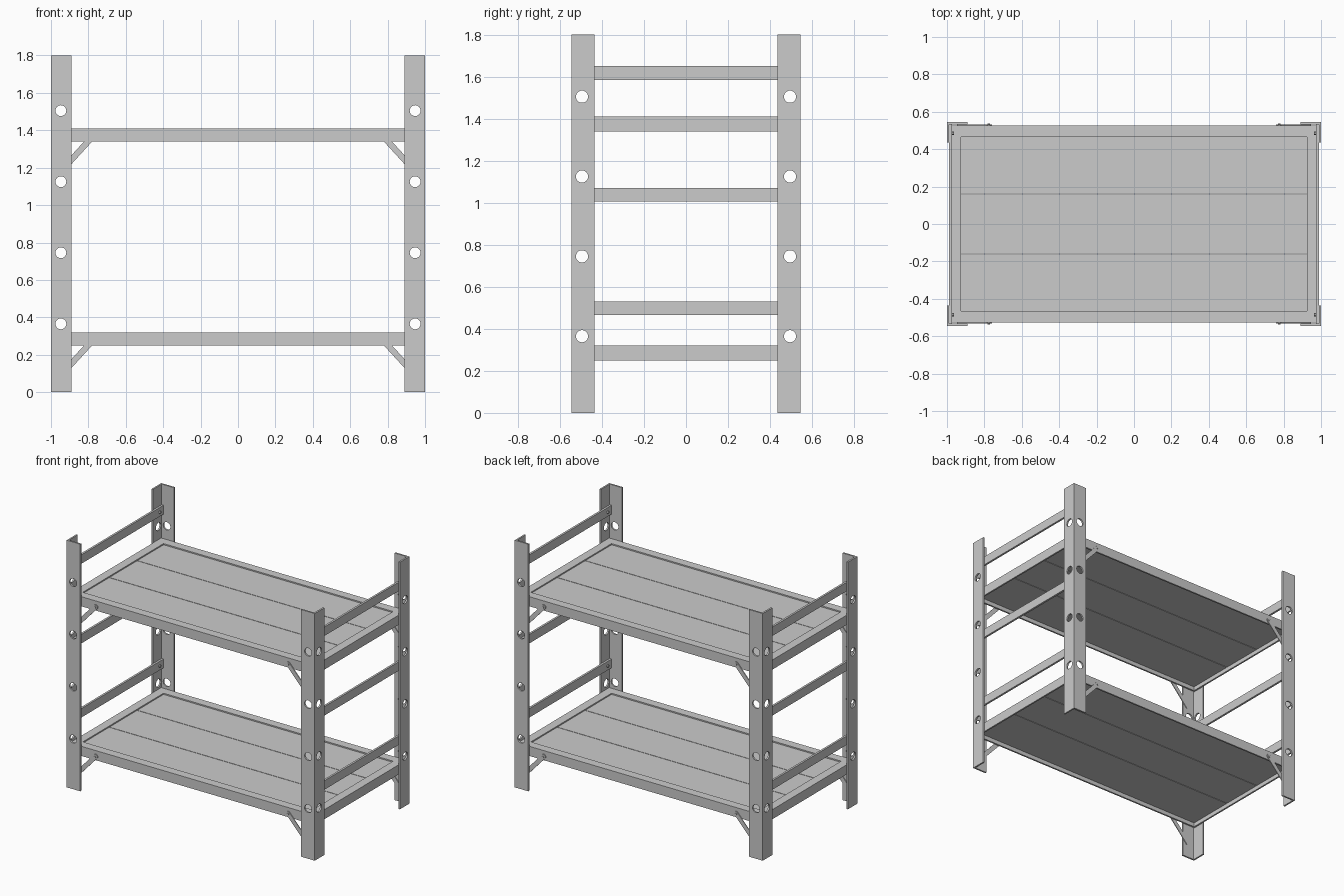
import bpy, bmesh, math
from mathutils import Matrix, Vector

if "Cube" in bpy.data.objects:
    bpy.data.objects.remove(bpy.data.objects["Cube"])

HX, HY, H = 1.0, 0.545, 1.8          # half length, half depth, height
POST_W, POST_T = 0.11, 0.012
FX, FY = HX - POST_T, HY - 0.018     # shelf frame outer half sizes
SHELVES = {"lower": 0.25, "upper": 1.34}
HOLES = [0.365, 0.745, 1.125, 1.505]


def finish(name, bm, mirror=(False, False)):
    bmesh.ops.recalc_face_normals(bm, faces=bm.faces)
    me = bpy.data.meshes.new(name)
    bm.to_mesh(me)
    bm.free()
    ob = bpy.data.objects.new(name, me)
    bpy.context.collection.objects.link(ob)
    if any(mirror):
        add_mirror(ob, mirror)
    return ob


def add_mirror(ob, axes):
    m = ob.modifiers.new("Mirror", 'MIRROR')
    m.use_axis = (axes[0], axes[1], False)
    m.use_mirror_merge = False


def box(bm, lo, hi):
    lo, hi = Vector(lo), Vector(hi)
    mat = Matrix.Translation((lo + hi) / 2) @ Matrix.Diagonal((*(hi - lo), 1))
    bmesh.ops.create_cube(bm, size=1, matrix=mat)


def cylinder(bm, centre, axis, r, depth, seg):
    rot = Vector((0, 0, 1)).rotation_difference(Vector(axis)).to_matrix().to_4x4()
    bmesh.ops.create_cone(bm, cap_ends=True, segments=seg, radius1=r, radius2=r,
                          depth=depth, matrix=Matrix.Translation(centre) @ rot)


# Corner posts: L-angle with holes through both flanges
bm = bmesh.new()
t, w = POST_T, POST_W
prof = [(HX, HY), (HX - w, HY), (HX - w, HY - t), (HX - t, HY - t), (HX - t, HY - w), (HX, HY - w)]
face = bm.faces.new([bm.verts.new((x, y, 0)) for x, y in prof])
ext = bmesh.ops.extrude_face_region(bm, geom=[face])
bmesh.ops.translate(bm, vec=(0, 0, H), verts=[v for v in ext["geom"] if isinstance(v, bmesh.types.BMVert)])
posts = finish("corner_posts", bm)

bm = bmesh.new()
for z in HOLES:
    cylinder(bm, (HX - 0.053, HY - t / 2, z), (0, 1, 0), 0.029, 0.04, 24)
    cylinder(bm, (HX - t / 2, HY - 0.05, z), (1, 0, 0), 0.029, 0.04, 24)
cutter = finish("hole_cutter", bm)
cutter.hide_render = True
mod = posts.modifiers.new("Holes", 'BOOLEAN')
mod.operation = 'DIFFERENCE'
mod.solver = 'EXACT'
mod.object = cutter
bpy.context.view_layer.objects.active = posts
bpy.ops.object.modifier_apply(modifier="Holes")
bpy.data.objects.remove(cutter)
add_mirror(posts, (True, True))

for label, z0 in SHELVES.items():
    # Shelf frame: mitred angle profile (inset, height) carried round a rectangle
    bm = bmesh.new()
    angle = [(0, 0), (0, .07), (.063, .07), (.063, .061), (.012, .061), (.012, 0)]
    rings = []
    for sx, sy in [(-1, -1), (1, -1), (1, 1), (-1, 1)]:
        rings.append([bm.verts.new((sx * (FX - d), sy * (FY - d), z0 + h)) for d, h in angle])
    n = len(angle)
    for i in range(4):
        a, b = rings[i], rings[(i + 1) % 4]
        for j in range(n):
            k = (j + 1) % n
            bm.faces.new((a[j], b[j], b[k], a[k]))
    finish(label + "_shelf_frame", bm)

    # Deck boards: three planks under the flange
    bm = bmesh.new()
    edge, seam, g = FY - 0.012, 0.161, 0.002
    for y0, y1 in [(-edge, -seam - g), (-seam + g, seam - g), (seam + g, edge)]:
        box(bm, (-FX + .012, y0, z0 + .03), (FX - .012, y1, z0 + .061))
    finish(label + "_deck_boards", bm)

    # Diagonal braces on front and back
    bm = bmesh.new()
    p, q = Vector((0.772, 0, z0 + .032)), Vector((0.935, 0, z0 - .146))
    d = (q - p).normalized()
    s = Vector((d.z, 0, -d.x)) * 0.016
    strip = [p + s, p - d * 0.01 + s * 0.5, p - d * 0.01 - s * 0.5, p - s, q - s, q + s]
    f = bm.faces.new([bm.verts.new(v + Vector((0, FY, 0))) for v in strip])
    ext = bmesh.ops.extrude_face_region(bm, geom=[f])
    bmesh.ops.translate(bm, vec=(0, .006, 0), verts=[v for v in ext["geom"] if isinstance(v, bmesh.types.BMVert)])
    finish(label + "_braces", bm, (True, True))

    # Brace bolts
    bm = bmesh.new()
    cylinder(bm, p + d * 0.008 + Vector((0, FY, 0)), (0, 1, 0), 0.008, 0.022, 6)
    finish(label + "_brace_bolts", bm, (True, True))

# End rails: flat bars between the posts, with bolts at their ends
for name, z in [("low", 0.465), ("middle", 1.005), ("top", 1.585)]:
    bm = bmesh.new()
    box(bm, (FX - .015, -HY + t, z), (FX, HY - t, z + .065))
    finish(name + "_end_rails", bm, (True, False))
    bm = bmesh.new()
    cylinder(bm, (FX - .018, HY - .06, z + .0325), (1, 0, 0), 0.01, 0.014, 6)
    finish(name + "_rail_bolts", bm, (True, True))
